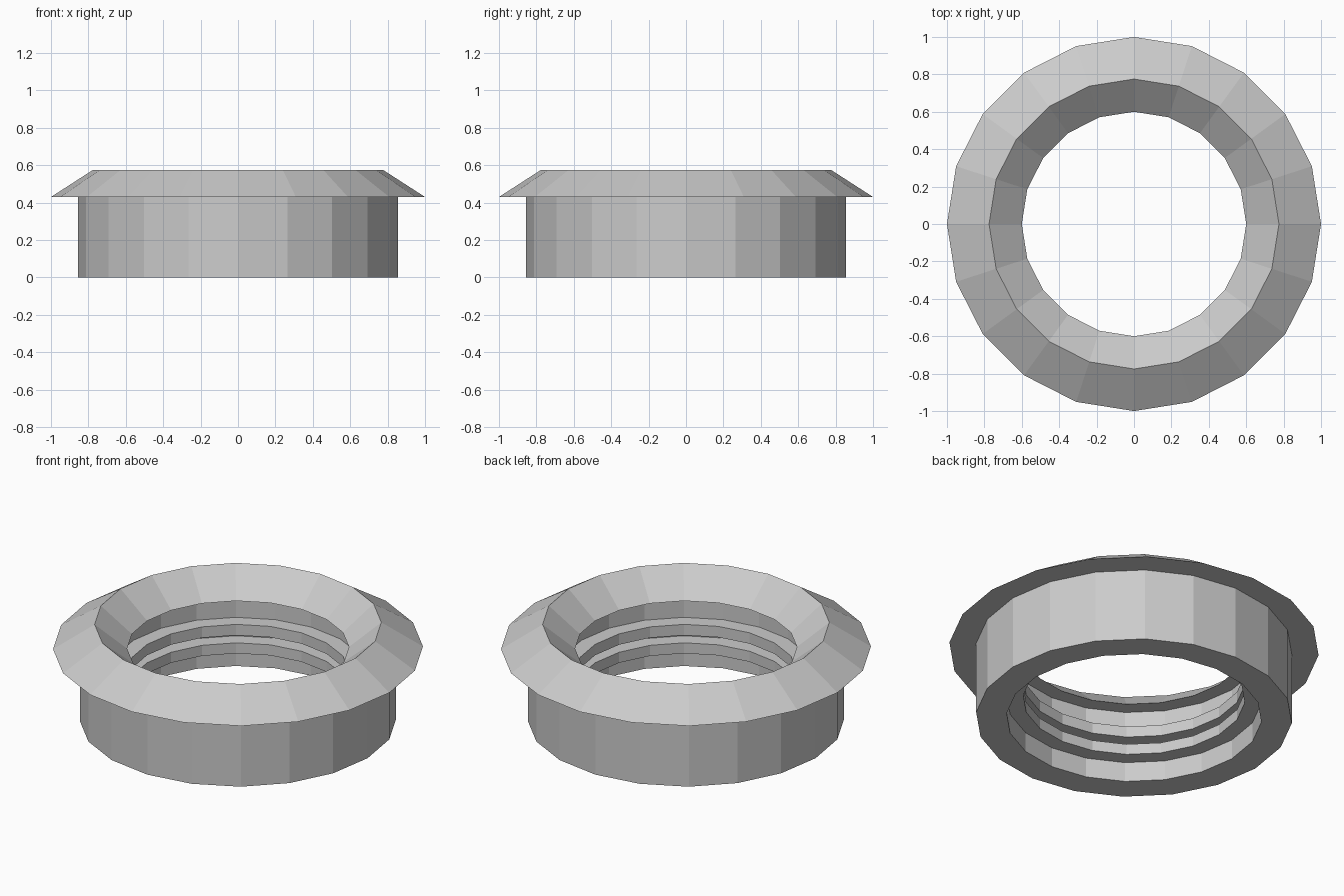
import bpy, math

old = bpy.data.objects.get("Cube")
if old:
    bpy.data.objects.remove(old, do_unlink=True)

SIDES = 20

grey = bpy.data.materials.new("light_grey")
grey.use_nodes = True
colour = (0.6, 0.6, 0.6, 1)
grey.diffuse_color = colour
grey.node_tree.nodes["Principled BSDF"].inputs["Base Color"].default_value = colour


def lathe(name, profile):
    """Revolve a closed (radius, height) outline, listed anticlockwise, around z."""
    n = len(profile)
    verts, faces = [], []
    for s in range(SIDES):
        a = 2 * math.pi * s / SIDES
        verts += [(r * math.cos(a), r * math.sin(a), z) for r, z in profile]
        t = (s + 1) % SIDES
        for i in range(n):
            j = (i + 1) % n
            faces.append((s * n + i, t * n + i, t * n + j, s * n + j))
    mesh = bpy.data.meshes.new(name)
    mesh.from_pydata(verts, [], faces)
    mesh.materials.append(grey)
    mesh.update()
    obj = bpy.data.objects.new(name, mesh)
    bpy.context.collection.objects.link(obj)
    return obj


BORE, WALL, BODY = 0.6, 0.69, 0.855
COLLAR_Z, TOP_Z = 0.43, 0.575

# Flared collar with a sharp top ridge and a flat underside
lathe("flared_collar", [(BORE, COLLAR_Z), (1.0, COLLAR_Z), (0.775, TOP_Z)])

# Body sleeve, with two square ridges inside the bore
ridges = []
for low, high in ((0.225, 0.29), (0.117, 0.18)):
    ridges += [(WALL, high), (BORE, high), (BORE, low), (WALL, low)]
lathe("body_sleeve", [(WALL, 0), (BODY, 0), (BODY, COLLAR_Z), (WALL, COLLAR_Z)] + ridges)
